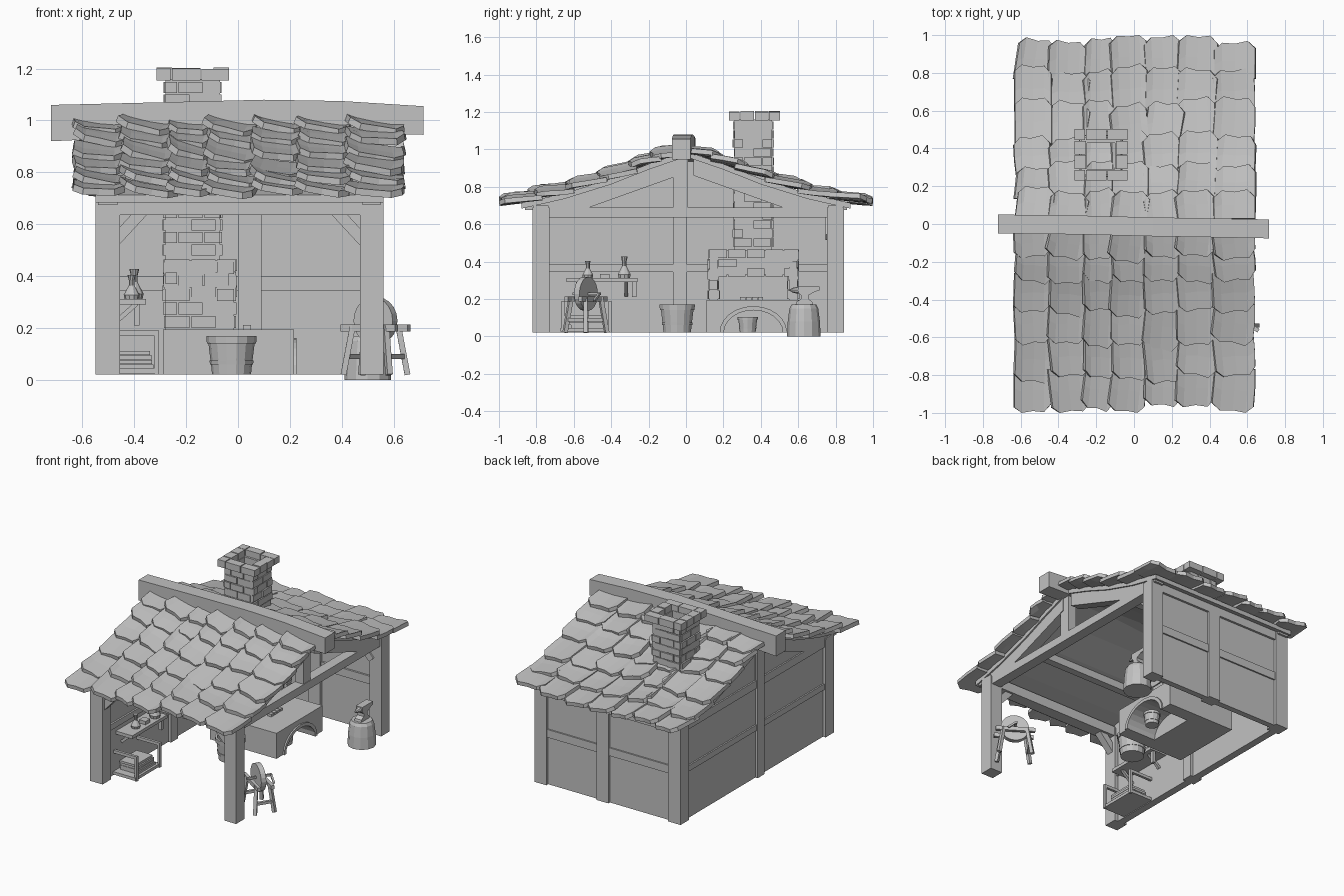
import bpy, bmesh, math, random
from mathutils import Vector, Matrix

random.seed(4)
cube = bpy.data.objects.get("Cube")
if cube:
    bpy.data.objects.remove(cube)

GREY = (0.54, 0.54, 0.54, 1)
mat = bpy.data.materials.new("plain grey")
mat.use_nodes = True
mat.diffuse_color = GREY
mat.node_tree.nodes["Principled BSDF"].inputs["Base Color"].default_value = GREY


def finish(name, bm):
    bmesh.ops.recalc_face_normals(bm, faces=bm.faces)
    me = bpy.data.meshes.new(name)
    bm.to_mesh(me)
    bm.free()
    me.materials.append(mat)
    ob = bpy.data.objects.new(name, me)
    bpy.context.collection.objects.link(ob)
    return ob


def add_box(bm, x0, x1, y0, y1, z0, z1):
    m = Matrix.Translation(((x0 + x1) / 2, (y0 + y1) / 2, (z0 + z1) / 2))
    bmesh.ops.create_cube(bm, size=1, matrix=m @ Matrix.Diagonal((x1 - x0, y1 - y0, z1 - z0, 1)))


def box(name, *dims):
    bm = bmesh.new()
    add_box(bm, *dims)
    return finish(name, bm)


def beam(name, p, q, w, h):
    """Square bar from p to q."""
    p, q = Vector(p), Vector(q)
    d = q - p
    bm = bmesh.new()
    rot = d.to_track_quat('Z', 'Y').to_matrix().to_4x4()
    m = Matrix.Translation((p + q) / 2) @ rot @ Matrix.Diagonal((w, h, d.length, 1))
    bmesh.ops.create_cube(bm, size=1, matrix=m)
    return finish(name, bm)


def prism(name, x0, x1, yz):
    """Outline in the y-z plane, extruded along x."""
    bm = bmesh.new()
    f = bm.faces.new([bm.verts.new((x0, y, z)) for y, z in yz])
    ext = bmesh.ops.extrude_face_region(bm, geom=[f])["geom"]
    bmesh.ops.translate(bm, vec=(x1 - x0, 0, 0), verts=[v for v in ext if isinstance(v, bmesh.types.BMVert)])
    return finish(name, bm)


def lathe(name, profile, center, n=12):
    bm = bmesh.new()
    vs = [bm.verts.new((r, 0, z)) for r, z in profile]
    es = [bm.edges.new(pair) for pair in zip(vs, vs[1:])]
    bmesh.ops.spin(bm, geom=vs + es, axis=(0, 0, 1), cent=(0, 0, 0), angle=math.tau, steps=n)
    bmesh.ops.remove_doubles(bm, verts=bm.verts, dist=0.0005)
    ob = finish(name, bm)
    ob.location = center
    return ob


def bricks(name, x0, x1, y0, y1, z0, z1, h=0.048, length=0.1):
    """Raised staggered bricks around a rectangular core."""
    bm = bmesh.new()
    rows = round((z1 - z0) / h)
    for r in range(rows):
        z = z0 + (z1 - z0) * r / rows
        top = z + (z1 - z0) / rows - 0.006
        for along_x, a0, a1 in ((True, x0, x1), (False, y0, y1)):
            a = a0 - (length / 2 if r % 2 else 0)
            while a < a1 - 0.02:
                s, e = max(a, a0), min(a + length - 0.006, a1)
                for side in (0, 1):
                    out = random.uniform(0.003, 0.011)
                    if along_x:
                        c = (y0, y1)[side]
                        add_box(bm, s, e, c - out, c + out, z, top)
                    else:
                        c = (x0, x1)[side]
                        add_box(bm, c - out, c + out, s, e, z, top)
                a += length
    return finish(name, bm)


# Timber posts, top plates and gable frames
for x0, x1 in ((-0.55, -0.455), (0.47, 0.56)):
    for y0, y1 in ((-0.82, -0.73), (0.755, 0.845)):
        box("corner_post", x0, x1, y0, y1, 0.02, 0.69)
    box("tie_beam", x0 + 0.01, x1 - 0.01, -0.82, 0.84, 0.635, 0.69)
    box("king_post", x0 + 0.015, x1 - 0.015, -0.07, 0.01, 0.66, 0.97)
    for s in (-1, 1):
        prism("gable_rafter", x0 + 0.01, x1 - 0.01, [(s * y, z) for y, z in (
            (0.86, 0.675), (0.86, 0.7), (0.4, 0.83), (0.04, 0.965), (0.04, 0.86), (0.53, 0.685))])
for y0, y1 in ((-0.815, -0.735), (0.76, 0.84)):
    box("wall_plate", -0.55, 0.56, y0, y1, 0.635, 0.7)
for s in (-1, 1):
    beam("purlin", (-0.52, s * 0.45, 0.78), (0.53, s * 0.45, 0.78), 0.05, 0.05)

# Corner braces
for y in (-0.775, 0.77):
    beam("corner_brace", (-0.48, y, 0.53), (-0.36, y, 0.66), 0.05, 0.045)
    beam("corner_brace", (0.49, y, 0.53), (0.37, y, 0.66), 0.05, 0.045)

# Walls with timber framing
box("back_wall", -0.52, 0.53, 0.785, 0.825, 0.02, 0.68)
prism("side_wall", -0.53, -0.48, [(-0.8, 0.02), (0.8, 0.02), (0.8, 0.69), (0, 0.96), (-0.8, 0.69)])
box("back_middle_post", 0, 0.09, 0.76, 0.842, 0.02, 0.68)
box("back_rail", -0.5, 0.5, 0.772, 0.835, 0.345, 0.4)
box("side_middle_post", -0.548, -0.46, -0.07, 0.005, 0.02, 0.92)
box("side_rail", -0.54, -0.468, -0.78, 0.79, 0.345, 0.385)

# Roof deck
PROFILE = ((0, 1.035), (0.2, 0.967), (0.4, 0.888), (0.65, 0.81), (0.85, 0.765), (1.0, 0.73))


def roof_z(a):
    for (a0, z0), (a1, z1) in zip(PROFILE, PROFILE[1:]):
        if a <= a1:
            break
    return z0 + (z1 - z0) * (a - a0) / (a1 - a0)


for s in (-1, 1):
    pts = [0.02, 0.2, 0.4, 0.65, 0.88]
    prism("roof_deck", -0.55, 0.56, [(s * a, roof_z(a) - 0.045) for a in pts]
          + [(s * a, roof_z(a) - 0.075) for a in reversed(pts)])

# Roof tiles with chipped corners, each set a little askew
COLUMNS = (-0.62, -0.44, -0.255, -0.11, 0.065, 0.24, 0.43, 0.635)
ROWS = (0.05, 0.195, 0.325, 0.485, 0.66, 0.83, 0.99)
for s, low, high in ((-1, 0.01, 0.045), (1, -0.025, 0.03)):
    bm = bmesh.new()
    for inner, edge in zip(ROWS, ROWS[1:]):
        for x0, x1 in zip(COLUMNS, COLUMNS[1:]):
            shift, skew = random.uniform(-0.025, 0.015), random.uniform(-0.035, 0.035)
            tilt, lift = random.uniform(low, high), random.uniform(-0.006, 0.008)
            slide = random.uniform(-0.012, 0.012)
            start = max(inner - 0.06, 0.03)
            grid = []
            for v in (0, 0.5, 1):
                line = []
                for u, chip in ((-0.5, 0.04), (-0.31, 0.004), (0, 0.012), (0.31, 0), (0.5, 0.04)):
                    a = start + (edge - start) * v + v * (shift - chip + skew * u)
                    x = (x0 + x1) / 2 + u * (x1 - x0 + 0.012) + v * slide - (v - 0.5) * skew * 0.6
                    z = roof_z(a) - 0.028 * (1 - v) + lift - u * tilt + 0.03 * u * u - 0.002
                    line.append(bm.verts.new((min(max(x, -0.635), 0.64), s * min(a, 1.0), z)))
                grid.append(line)
            for r0, r1 in zip(grid, grid[1:]):
                for i in range(4):
                    bm.faces.new((r0[i], r0[i + 1], r1[i + 1], r1[i]))
    tiles = finish("roof_tiles", bm)
    if tiles.data.polygons[0].normal.z < 0:
        tiles.data.flip_normals()
    mod = tiles.modifiers.new("thickness", 'SOLIDIFY')
    mod.thickness, mod.offset = 0.026, -1

# Ridge beam, gently arched and turned
bm = bmesh.new()
rings = []
for x, y, z0, z1 in ((-0.72, 0, 0.92, 1.06), (-0.3, -0.005, 0.94, 1.07), (0.1, -0.015, 0.95, 1.08),
                     (0.4, -0.02, 0.95, 1.075), (0.715, -0.026, 0.945, 1.055)):
    rings.append([bm.verts.new((x, y + dy, z)) for dy, z in ((-0.05, z0), (0.05, z0), (0.05, z1), (-0.05, z1))])
for a, b in zip(rings, rings[1:]):
    for i in range(4):
        bm.faces.new((a[i], a[i - 1], b[i - 1], b[i]))
bm.faces.new(rings[0])
bm.faces.new(rings[-1])
finish("ridge_beam", bm)

# Chimney: flue walls, bricks and a cap of separate stones
FLUE = (-0.28, -0.07, 0.26, 0.46)
bm = bmesh.new()
for y in (0.26, 0.43):
    add_box(bm, -0.28, -0.07, y, y + 0.03, 0.45, 1.16)
for x in (-0.28, -0.1):
    add_box(bm, x, x + 0.03, 0.29, 0.43, 0.45, 1.16)
finish("chimney_flue", bm)
bricks("chimney_bricks", *FLUE, 0.48, 1.155)
bm = bmesh.new()
for y in (0.23, 0.445):
    for a, b in ((-0.315, -0.26), (-0.255, -0.145), (-0.14, -0.035)):
        add_box(bm, a, b, y, y + 0.057, 1.155, 1.205 - random.uniform(0, 0.006))
for x in (-0.315, -0.095):
    for a, b in ((0.292, 0.364), (0.369, 0.44)):
        add_box(bm, x, x + 0.06, a, b, 1.155, 1.205 - random.uniform(0, 0.006))
finish("chimney_cap", bm)

# Forge: solid rear, arched front, hood
box("forge_base", -0.29, 0.0, 0.11, 0.61, 0.02, 0.195)


def arch(radius, height):
    return [(0.36 - radius * math.cos(math.pi * i / 12), 0.02 + height * math.sin(math.pi * i / 12)) for i in range(13)]


prism("forge_arch", 0.0, 0.215, [(0.11, 0.02)] + arch(0.16, 0.122) + [(0.61, 0.02), (0.61, 0.195), (0.11, 0.195)])
prism("arch_rim", 0.2, 0.225, arch(0.158, 0.12) + arch(0.18, 0.142)[::-1])
for y0 in (0.125, 0.55):
    box("hood_side", -0.28, -0.015, y0, y0 + 0.045, 0.195, 0.46)
    bricks("hood_side_bricks", -0.28, -0.015, y0, y0 + 0.045, 0.2, 0.46)
box("hood", -0.28, -0.015, 0.125, 0.595, 0.33, 0.46)
bricks("hood_bricks", -0.28, -0.015, 0.125, 0.595, 0.32, 0.47)
for i in range(4):
    box("coal", 0.02, 0.05, 0.29 + i * 0.032, 0.317 + i * 0.032, 0.19, 0.212)

# Buckets with hoops
BUCKET = ((0, 0), (0.075, 0), (0.079, 0.04), (0.083, 0.04), (0.085, 0.055), (0.081, 0.055), (0.089, 0.12),
          (0.095, 0.12), (0.097, 0.15), (0.083, 0.15), (0.072, 0.025), (0, 0.025))
lathe("water_bucket", BUCKET, (-0.025, -0.047, 0.02), 14)
lathe("small_bucket", [(r * 0.56, z * 0.56) for r, z in BUCKET], (0.13, 0.33, 0.02), 12)

# Anvil on a stump
lathe("stump", ((0, 0), (0.09, 0), (0.086, 0.08), (0.077, 0.15), (0.066, 0.17), (0, 0.17)), (0.5, 0.63, 0), 12)
prism("anvil", 0.475, 0.525, [(0.585, 0.168), (0.68, 0.168), (0.675, 0.185), (0.655, 0.2), (0.655, 0.22),
                              (0.69, 0.24), (0.715, 0.245), (0.715, 0.268), (0.6, 0.268), (0.6, 0.235),
                              (0.615, 0.22), (0.615, 0.2), (0.59, 0.185)])
horn = lathe("anvil_horn", ((0, 0), (0.02, 0), (0.013, 0.03), (0, 0.055)), (0.5, 0.602, 0.247), 8)
horn.rotation_euler = (math.pi / 2, 0, 0)

# Grindstone on a splayed stand, turned diagonally
turn = Matrix.Translation((0.53, -0.535, 0)) @ Matrix.Rotation(math.radians(-33), 4, 'Z')
parts = []
for sx in (-1, 1):
    for sy in (-1, 1):
        parts.append(beam("stand_leg", (sx * 0.105, sy * 0.065, 0.02), (sx * 0.075, sy * 0.045, 0.21), 0.022, 0.022))
    parts.append(beam("stand_crossbar", (sx * 0.092, -0.058, 0.09), (sx * 0.092, 0.058, 0.09), 0.018, 0.018))
    parts.append(beam("stand_rail", (-0.125, sx * 0.045, 0.2), (0.125, sx * 0.045, 0.2), 0.022, 0.026))
parts.append(beam("axle", (0, -0.08, 0.228), (0, 0.09, 0.228), 0.014, 0.014))
parts.append(beam("crank", (0, 0.085, 0.228), (0.05, 0.085, 0.19), 0.012, 0.012))
for ob in parts:
    ob.matrix_world = turn
wheel = lathe("grindstone", ((0, -0.017), (0.09, -0.017), (0.09, 0.017), (0, 0.017)), (0, 0, 0), 20)
wheel.matrix_world = turn @ Matrix.Translation((0, 0, 0.228)) @ Matrix.Rotation(math.pi / 2, 4, 'X')

# Shelf with bottles and a hanging tool
box("shelf", -0.48, -0.355, -0.64, -0.26, 0.29, 0.312)
for y in (-0.58, -0.32):
    beam("shelf_bracket", (-0.475, y, 0.22), (-0.39, y, 0.295), 0.018, 0.018)
BOTTLE = ((0, 0), (0.032, 0), (0.036, 0.02), (0.013, 0.065), (0.013, 0.09), (0.019, 0.115), (0, 0.115))
lathe("bottle", BOTTLE, (-0.4, -0.33, 0.312), 10)
lathe("bottle", [(r * 0.85, z * 0.8) for r, z in BOTTLE], (-0.41, -0.525, 0.312), 10)
box("shelf_block", -0.43, -0.38, -0.46, -0.41, 0.312, 0.335)
box("hanging_tool", -0.4, -0.38, -0.29, -0.265, 0.21, 0.29)

# Low rack with stacked boards
box("rack_floor", -0.48, -0.31, -0.67, -0.4, 0.025, 0.045)
for y in (-0.665, -0.415):
    box("rack_post", -0.322, -0.304, y, y + 0.018, 0.02, 0.19)
    box("rack_top_bar", -0.48, -0.304, y, y + 0.018, 0.17, 0.19)
for i in range(4):
    off = random.uniform(0, 0.025)
    box("stacked_board", -0.46, -0.345 + off, -0.635 + off, -0.45 + off, 0.045 + i * 0.017, 0.06 + i * 0.017)
